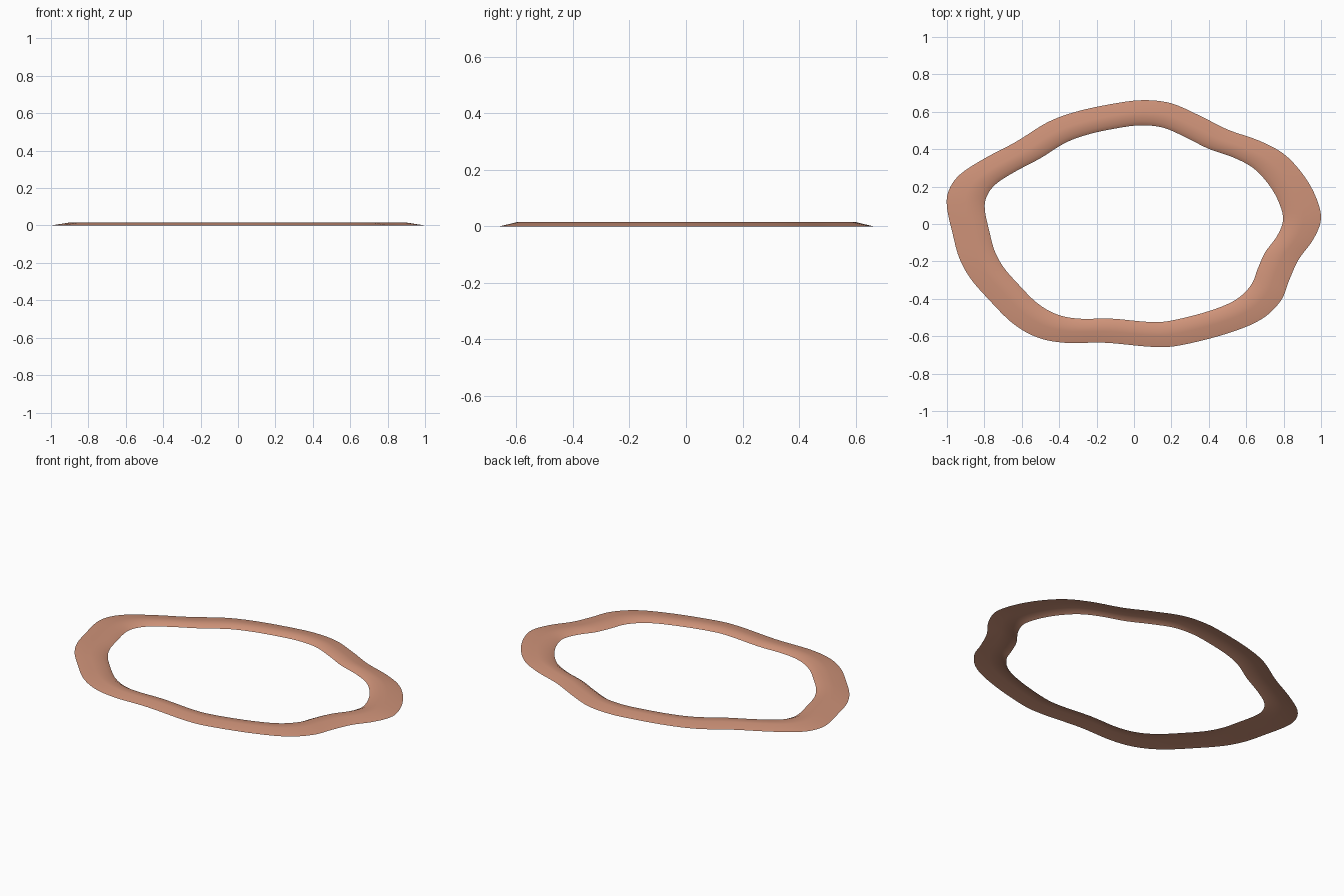
import bpy, bmesh
from mathutils import Vector

if "Cube" in bpy.data.objects:
    bpy.data.objects.remove(bpy.data.objects["Cube"])

# Outer outline, counter-clockwise from the right
outline = [(1.0, .03), (.97, .15), (.9, .27), (.80, .375), (.67, .445), (.5, .505),
           (.36, .575), (.2, .645), (.05, .662), (-.1, .645), (-.3, .603), (-.46, .545),
           (-.63, .44), (-.8, .35), (-.93, .265), (-.99, .18), (-1.0, .09), (-.97, -.05),
           (-.935, -.18), (-.875, -.29), (-.78, -.40), (-.65, -.53), (-.52, -.605),
           (-.37, -.635), (-.15, -.635), (.1, -.657), (.25, -.648), (.5, -.585),
           (.68, -.51), (.785, -.41), (.83, -.30), (.88, -.19), (.96, -.08)]
# Cross-section: scale of outline, height
profile = [(1.0, 0), (.905, .015), (.83, .015), (.797, 0)]


def smooth_loop(points, steps):
    """Closed Catmull-Rom curve through the points."""
    p = [Vector(q) for q in points]
    n = len(p)
    result = []
    for i in range(n):
        a, b, c, d = p[i - 1], p[i], p[(i + 1) % n], p[(i + 2) % n]
        for s in range(steps):
            t = s / steps
            result.append(0.5 * (2 * b + (c - a) * t + (2 * a - 5 * b + 4 * c - d) * t**2
                                 + (3 * b - a - 3 * c + d) * t**3))
    return result


# Wavy rim: an open, low raised band swept around the outline
bm = bmesh.new()
loop = smooth_loop(outline, 5)
rings = [[bm.verts.new((q.x * k, q.y * k, z)) for q in loop] for k, z in profile]
for lower, upper in zip(rings, rings[1:]):
    for i in range(len(loop)):
        j = (i + 1) % len(loop)
        face = bm.faces.new((lower[i], lower[j], upper[j], upper[i]))
        face.smooth = True
bm.normal_update()
mesh = bpy.data.meshes.new("wavy_rim")
bm.to_mesh(mesh)
bm.free()
rim = bpy.data.objects.new("wavy_rim", mesh)
bpy.context.collection.objects.link(rim)

# Terracotta colour
mat = bpy.data.materials.new("terracotta")
mat.diffuse_color = (.62, .29, .19, 1)
mat.use_nodes = True
mat.node_tree.nodes["Principled BSDF"].inputs["Base Color"].default_value = mat.diffuse_color
mesh.materials.append(mat)
